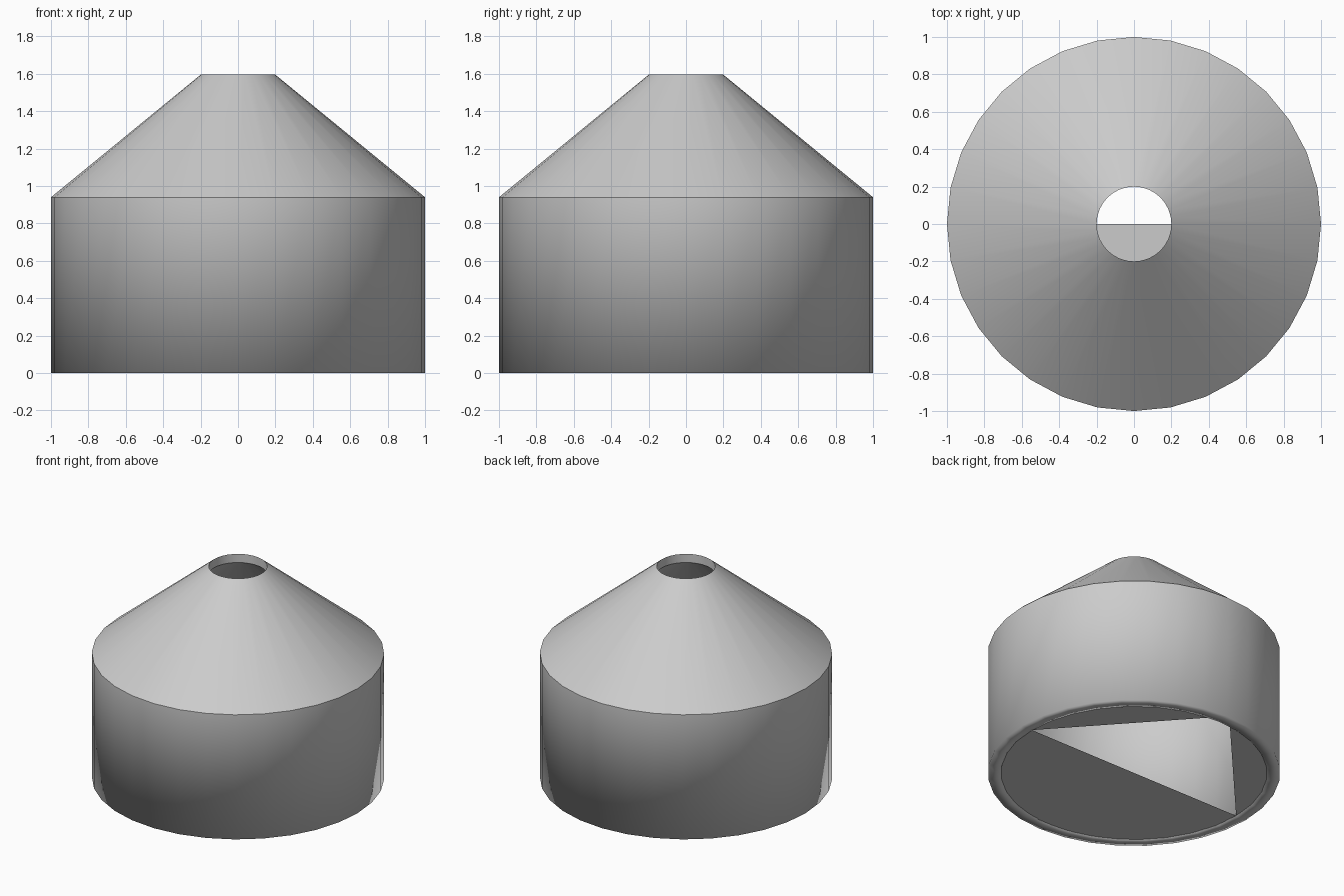
import bpy, bmesh
from math import cos, sin, pi, radians

if "Cube" in bpy.data.objects:
    bpy.data.objects.remove(bpy.data.objects["Cube"])


def finish(name, bm, smooth=True):
    me = bpy.data.meshes.new(name)
    for f in bm.faces:
        f.smooth = smooth
    bm.to_mesh(me)
    bm.free()
    ob = bpy.data.objects.new(name, me)
    bpy.context.collection.objects.link(ob)
    return ob


def lathe(name, profile, segments=32):
    """Closed (radius, height) outline revolved around z."""
    bm = bmesh.new()
    rings = [[bm.verts.new((r * cos(2 * pi * i / segments),
                            r * sin(2 * pi * i / segments), z))
              for i in range(segments)] for r, z in profile]
    for k, low in enumerate(rings):
        high = rings[(k + 1) % len(rings)]
        for i in range(segments):
            j = (i + 1) % segments
            bm.faces.new((low[i], low[j], high[j], high[i]))
    bmesh.ops.recalc_face_normals(bm, faces=bm.faces[:])
    # crisp shoulder between wall and cone, and crisp mouth
    for e in bm.edges:
        if all(v.co.z > 0.5 for v in e.verts) and e.calc_face_angle(0) > radians(30):
            e.smooth = False
    return finish(name, bm)


# hollow drum with conical top and open mouth
lathe("hollow_body", [(1.0, 0.0), (1.0, 0.94), (0.2, 1.595),
                      (0.2, 1.53), (0.91, 0.94), (0.91, 0.0)])

# floor: circle segments around a four-sided opening
bm = bmesh.new()
for start, end in ((180, 360), (0, 84), (96, 180)):
    bm.faces.new([bm.verts.new((0.912 * cos(radians(a)), 0.912 * sin(radians(a)), 0.0))
                  for a in range(end, start - 1, -12)])
finish("floor_panels", bm, smooth=False)
